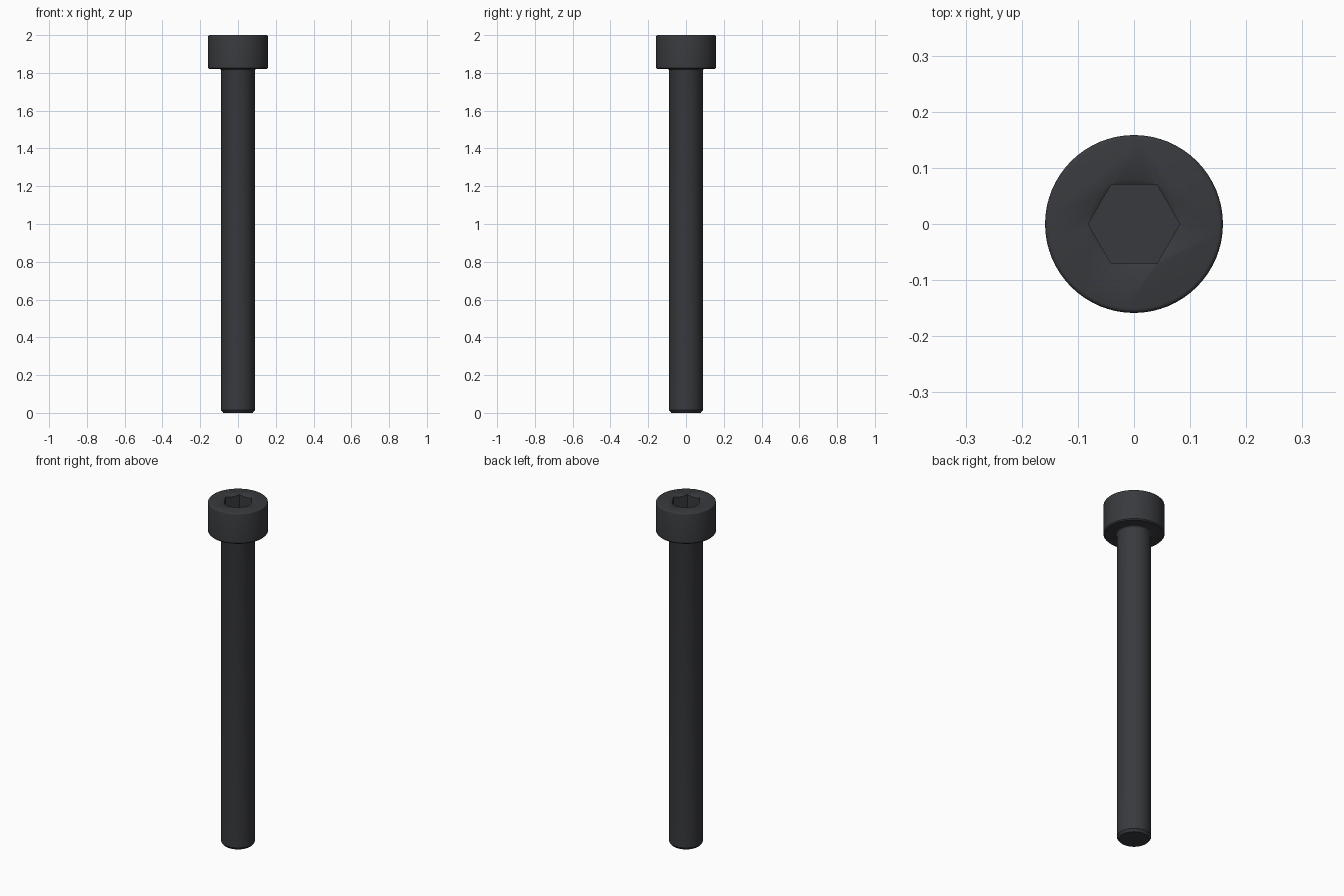
import bpy, bmesh, math

if "Cube" in bpy.data.objects:
    bpy.data.objects.remove(bpy.data.objects["Cube"])


def lathe(name, profile, sides):
    """Closed solid of revolution from (radius, z) points, bottom to top."""
    bm = bmesh.new()
    rings = [[bm.verts.new((r * math.cos(2 * math.pi * i / sides),
                            r * math.sin(2 * math.pi * i / sides), z))
              for i in range(sides)] for r, z in profile]
    for a, b in zip(rings, rings[1:]):
        for i in range(sides):
            j = (i + 1) % sides
            bm.faces.new((a[i], a[j], b[j], b[i]))
    bm.faces.new(rings[0][::-1])
    bm.faces.new(rings[-1])
    mesh = bpy.data.meshes.new(name)
    bm.to_mesh(mesh)
    bm.free()
    obj = bpy.data.objects.new(name, mesh)
    bpy.context.collection.objects.link(obj)
    return obj


def cut(target, cutter):
    mod = target.modifiers.new("cut", 'BOOLEAN')
    mod.operation = 'DIFFERENCE'
    mod.solver = 'EXACT'
    mod.object = cutter
    bpy.context.view_layer.objects.active = target
    bpy.ops.object.modifier_apply(modifier=mod.name)
    bpy.data.objects.remove(cutter)


# Shank with chamfered tip, fillet under the head, head with rounded top rim
fillet = [(0.098 - 0.009 * math.cos(a), 1.811 + 0.009 * math.sin(a))
          for a in (0, math.pi / 6, math.pi / 3, math.pi / 2)]
rim = [(0.151 + 0.0075 * math.cos(a), 1.9925 + 0.0075 * math.sin(a))
       for a in (0, math.pi / 6, math.pi / 3, math.pi / 2)]
screw = lathe("cap_screw",
              [(0.078, 0), (0.089, 0.014)] + fillet +
              [(0.153, 1.82), (0.1585, 1.826)] + rim, 64)

# Hex socket with conical lead-in
cut(screw, lathe("lead_in_cutter", [(0.0215, 1.965), (0.0985, 2.01)], 64))
cut(screw, lathe("hex_cutter", [(0.0815, 1.91), (0.0815, 2.05)], 6))

# Dark steel
steel = bpy.data.materials.new("dark_steel")
steel.diffuse_color = (0.04, 0.042, 0.047, 1)
steel.use_nodes = True
steel.node_tree.nodes["Principled BSDF"].inputs["Base Color"].default_value = steel.diffuse_color
screw.data.materials.clear()
screw.data.materials.append(steel)

bpy.context.view_layer.objects.active = screw
screw.select_set(True)
bpy.ops.object.shade_smooth_by_angle(angle=math.radians(31))
